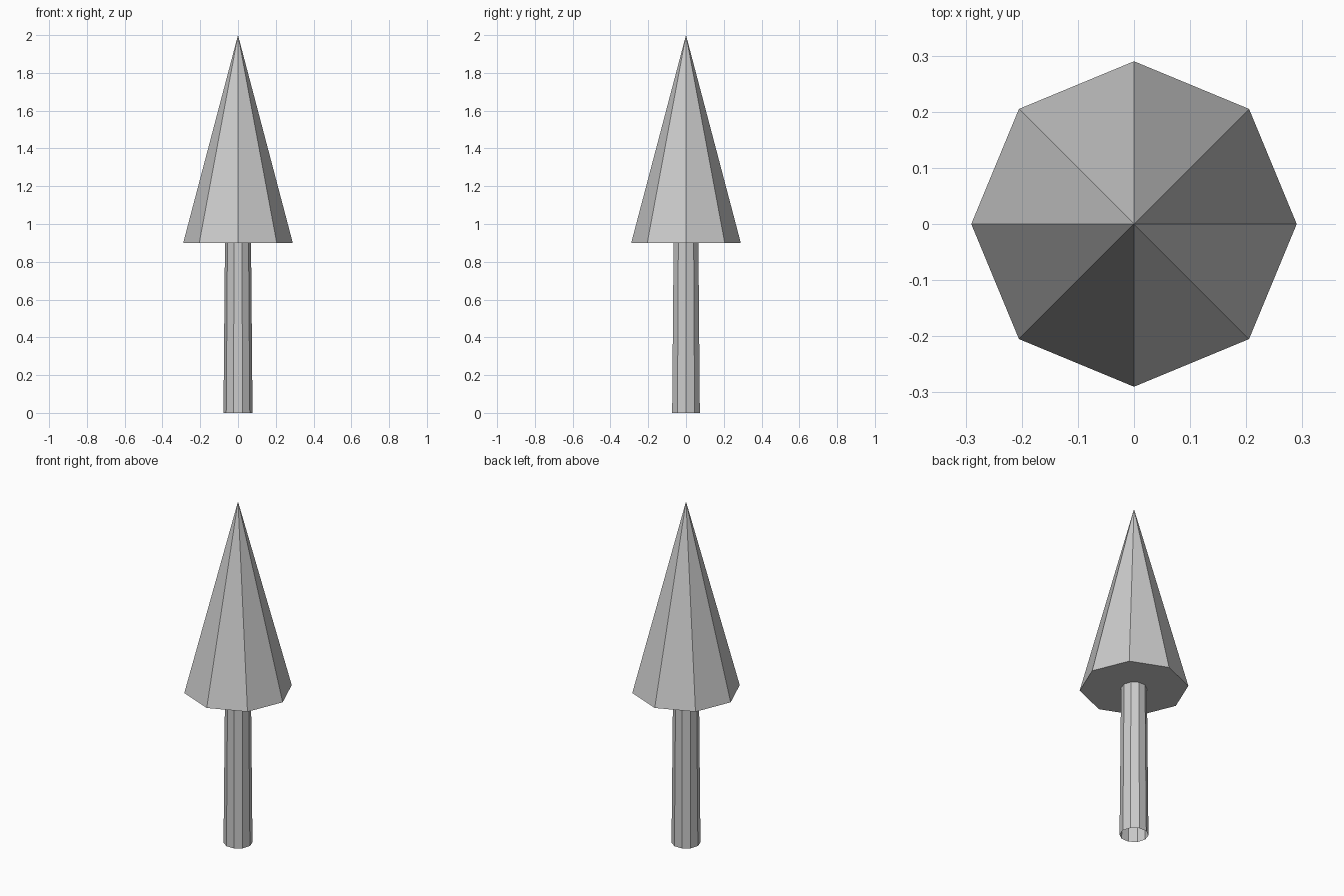
import bpy

if "Cube" in bpy.data.objects:
    bpy.data.objects.remove(bpy.data.objects["Cube"])

TRUNK_TOP = 0.9
HEIGHT = 2.0


def cone(name, sides, r_bottom, r_top, z0, z1, fill, turn=0.0):
    bpy.ops.mesh.primitive_cone_add(
        vertices=sides, radius1=r_bottom, radius2=r_top, depth=z1 - z0,
        end_fill_type=fill, location=(0, 0, (z0 + z1) / 2), rotation=(0, 0, turn))
    obj = bpy.context.object
    obj.name = name
    bpy.ops.object.transform_apply(location=True, rotation=True, scale=True)
    bpy.ops.object.shade_flat()
    return obj


# Ten-sided, slightly tapered trunk, open at the ends (a corner points to +x)
cone("trunk", 10, 0.077, 0.069, 0.0, TRUNK_TOP, 'NOTHING', 1.5707963)

# Eight-sided pointed foliage with a closed underside
cone("foliage", 8, 0.29, 0.0, TRUNK_TOP, HEIGHT, 'NGON')
